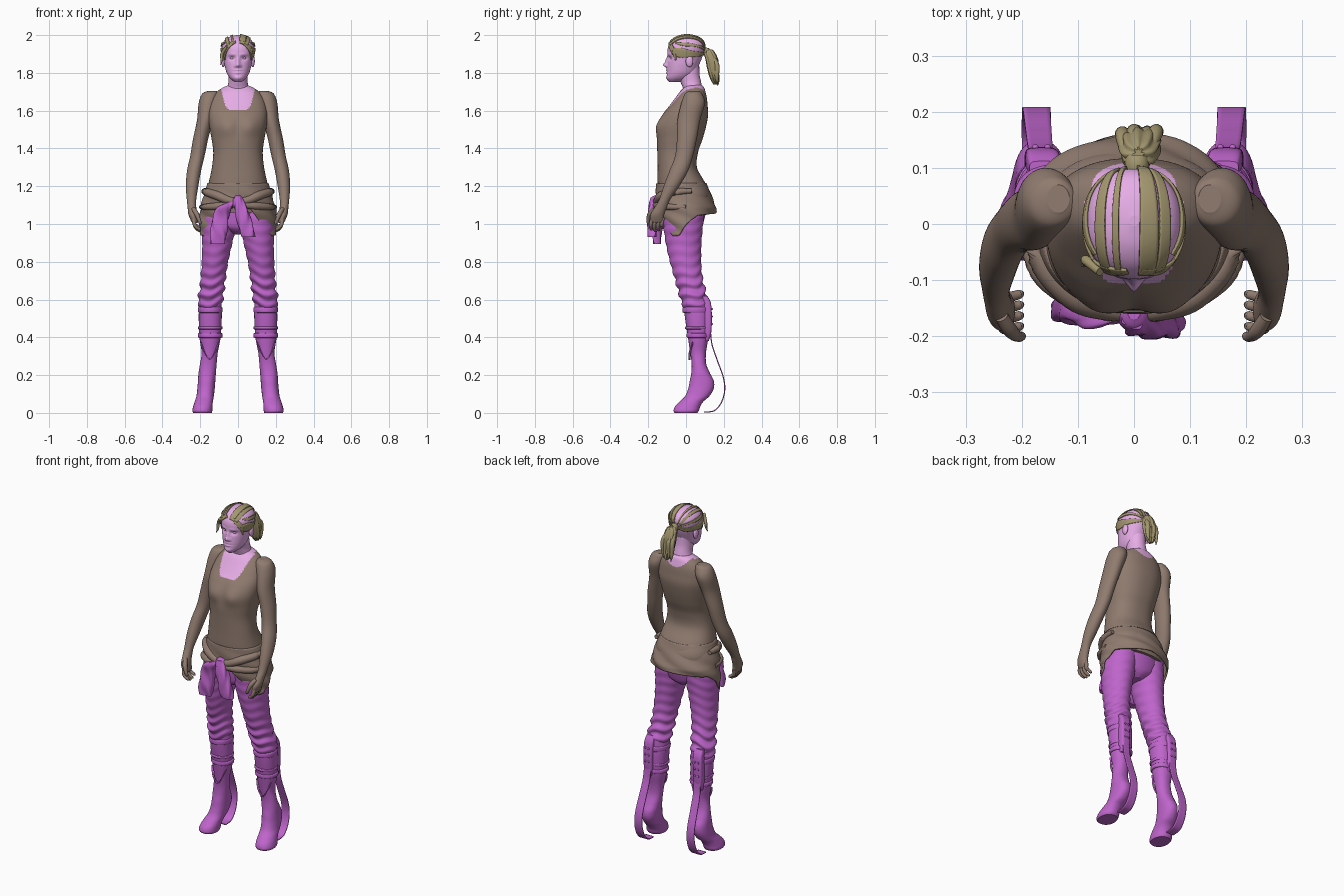
import bpy, bmesh, math
from mathutils import Vector
from mathutils.bvhtree import BVHTree


def material(name, rgb):
    m = bpy.data.materials.new(name)
    m.diffuse_color = (*rgb, 1)
    return m


SKIN = material("skin_pink", (0.80, 0.42, 0.80))
BROWN = material("cloth_brown", (0.28, 0.20, 0.16))
PURPLE = material("trouser_purple", (0.52, 0.13, 0.60))
HAIR = material("hair_tan", (0.37, 0.31, 0.16))


def spline(p, m):
    out = []
    for i in range(len(p) - 1):
        q = zip(p[max(i - 1, 0)], p[i], p[i + 1], p[min(i + 2, len(p) - 1)])
        q = list(q)
        for j in range(m):
            t = j / m
            out.append(tuple(.5 * (2 * B + (C - A) * t + (2 * A - 5 * B + 4 * C - D) * t * t
                                   + (3 * B - A - 3 * C + D) * t ** 3) for A, B, C, D in q))
    return out + [tuple(p[-1])]


def grid(name, rows, mat, wrap=True, cap=True, thick=0):
    bm = bmesh.new()
    R = [[bm.verts.new(v) for v in r] for r in rows]
    n = len(rows[0])
    for a, b in zip(R, R[1:]):
        for j in range(n if wrap else n - 1):
            k = (j + 1) % n
            bm.faces.new((a[j], a[k], b[k], b[j]))
    if cap and wrap:
        bm.faces.new(R[0])
        bm.faces.new(R[-1])
    bmesh.ops.recalc_face_normals(bm, faces=bm.faces)
    me = bpy.data.meshes.new(name)
    bm.to_mesh(me)
    bm.free()
    me.polygons.foreach_set("use_smooth", [len(f.vertices) == 4 for f in me.polygons])
    ob = bpy.data.objects.new(name, me)
    bpy.context.collection.objects.link(ob)
    me.materials.append(mat)
    if thick:
        mod = ob.modifiers.new("thickness", "SOLIDIFY")
        mod.thickness, mod.offset = thick, 0
    return ob


def loft(name, rings, mat, s=1, n=40, m=7, k=2.0, bump=None):
    """Horizontal sections: (z, centre x, half width, front y, back y)."""
    rows = []
    for z, cx, hx, y0, y1 in spline(rings, m):
        row = []
        for j in range(n):
            a = 2 * math.pi * j / n
            sa, ca = math.sin(a), math.cos(a)
            d = bump(a, z) if bump else 0
            x = (hx + d) * math.copysign(abs(sa) ** (2 / k), sa)
            y = ((y1 - y0) / 2 + d) * math.copysign(abs(ca) ** (2 / k), ca)
            row.append((s * (cx + x), (y0 + y1) / 2 - y, z))
        rows.append(row)
    return grid(name, rows, mat)


def tube(name, pts, mat, s=1, n=12, m=6):
    """Path points (x, y, z, radius)."""
    P = spline(pts, m)
    rows = []
    for i, p in enumerate(P):
        t = (Vector(P[min(i + 1, len(P) - 1)][:3]) - Vector(P[max(i - 1, 0)][:3])).normalized()
        u = t.cross(Vector((.3, 1, .2))).normalized()
        v = t.cross(u)
        row = []
        for j in range(n):
            a = 2 * math.pi * j / n
            q = Vector(p[:3]) + (u * math.cos(a) + v * math.sin(a)) * p[3]
            row.append((s * q.x, q.y, q.z))
        rows.append(row)
    return grid(name, rows, mat)


def ribbon(name, pts, mat, side=None, s=1, thick=.005, tree=None, m=8):
    """Path points (x, y, z, width); with a tree the band hugs that surface."""
    P = spline(pts, m)
    c = Vector((0, 0, 1.89))
    rows = []
    for i, p in enumerate(P):
        q = Vector(p[:3])
        w = side
        if tree:
            t = Vector(P[min(i + 1, len(P) - 1)][:3]) - Vector(P[max(i - 1, 0)][:3])
            w = t.cross(q - c).normalized()
        row = []
        for j in range(7):
            v = q + Vector(w) * p[3] * (j / 6 - .5)
            if tree:
                d = (v - c).normalized()
                v = tree.ray_cast(c, d)[0] + d * .004
            row.append((s * v.x, v.y, v.z))
        rows.append(row)
    return grid(name, rows, mat, wrap=False, thick=thick)


def ball(name, loc, r, mat):
    rings = [(loc[2] + r[2] * math.sin(t), loc[0], r[0] * math.cos(t),
              loc[1] - r[1] * math.cos(t), loc[1] + r[1] * math.cos(t))
             for t in [math.radians(-88 + 22 * i) for i in range(9)]]
    return loft(name, rings, mat, n=16, m=2)


def g(x, c, w):
    return math.exp(-((x - c) / w) ** 2)


# Head with sculpted face
head = loft("head", [(1.752, 0, .018, -.088, -.03), (1.772, 0, .043, -.1, .02),
                     (1.80, 0, .06, -.1, .05), (1.84, 0, .071, -.098, .068), (1.88, 0, .078, -.096, .085),
                     (1.92, 0, .086, -.098, .096), (1.95, 0, .084, -.09, .097), (1.975, 0, .069, -.07, .082),
                     (1.992, 0, .041, -.04, .052), (2.0, 0, .008, -.004, .015)], SKIN, n=96, m=9, k=2.15)
for v in head.data.vertices:
    if v.co.y < -.03:
        x, z = abs(v.co.x), v.co.z
        v.co.y -= .021 * g(x, 0, .011) * g(z, 1.841, .012) + .012 * g(x, 0, .010) * g(z, 1.865, .02)
        v.co.y -= .006 * g(x, .014, .007) * g(z, 1.836, .008) + .004 * g(x, .03, .022) * g(z, 1.897, .009)
        v.co.y += .011 * g(x, .031, .016) * g(z, 1.878, .011) + .003 * g(x, 0, .03) * g(z, 1.808, .003)
        v.co.y -= .006 * g(x, 0, .018) * (g(z, 1.815, .006) + g(z, 1.801, .006)) + .005 * g(x, 0, .02) * g(z, 1.772, .012)
for s in (-1, 1):
    ball("eye", (s * .031, -.072, 1.878), (.013, .012, .009), SKIN)
    ball("ear", (s * .078, .018, 1.862), (.011, .02, .031), SKIN)
loft("neck", [(1.66, 0, .07, -.02, .09), (1.71, 0, .06, -.015, .088), (1.75, 0, .051, -.028, .08),
              (1.79, 0, .05, -.042, .072), (1.84, 0, .05, -.045, .07)], SKIN, k=2.1)

# Hair bands hugging the skull
tree = BVHTree.FromPolygons([v.co for v in head.data.vertices], [f.vertices[:] for f in head.data.polygons])
for x, w in ((-.056, .017), (-.027, .009), (.022, .026), (.05, .018)):
    ribbon("crown_hair_band", [(x * .9, -.085, 1.95, w), (x * 1.1, -.03, 1.985, w * 1.2),
                               (x, .05, 1.98, w), (x * .5, .095, 1.93, w * .5)], HAIR, tree=tree)
for s in (-1, 1):
    ribbon("temple_hair", [(.075, -.06, 1.965, .008), (.085, -.01, 1.95, .018), (.07, .06, 1.94, .012),
                           (.02, .1, 1.92, .008)], HAIR, s=s, tree=tree)
    ribbon("side_hair", [(.07, -.075, 1.915, .03), (.085, -.03, 1.905, .05), (.085, .03, 1.9, .032),
                         (.05, .085, 1.9, .02), (.01, .1, 1.91, .01)], HAIR, s=s, tree=tree)
    ribbon("fringe", [(.012, -.085, 1.965, .012), (.05, -.085, 1.947, .026), (.075, -.07, 1.91, .026),
                      (.078, -.06, 1.865, .004)], HAIR, s=s, tree=tree)
tube("loose_lock", [(-.06, -.085, 1.94, .008), (-.085, -.065, 1.9, .009), (-.086, -.07, 1.865, .006),
                    (-.094, -.075, 1.842, .001)], HAIR)

# Ponytail
loft("ponytail", [(1.925, .008, .008, .11, .135), (1.91, .008, .027, .095, .15), (1.87, .01, .036, .105, .168),
                  (1.82, .012, .035, .115, .172), (1.77, .013, .028, .13, .175), (1.738, .014, .008, .148, .172)],
     HAIR, n=48, bump=lambda a, z: .003 * math.sin(9 * a + 12 * z))
tube("hair_tie", [(.005, .085, 1.912, .018), (.005, .105, 1.912, .022), (.006, .12, 1.91, .02)], HAIR)
for i, x in enumerate((-.02, 0, .022, .038)):
    tube("ponytail_lock", [(x * .5, .11, 1.91, .008), (x, .155 + .006 * (i % 2), 1.85, .013),
                           (x, .163, 1.78, .011), (x * .8, .168, 1.73 + .012 * (i % 2), .001)], HAIR)

# Torso in a tank top, skin showing in the neck opening
torso = loft("torso", [(1.06, 0, .165, -.13, .12), (1.15, 0, .172, -.145, .13), (1.22, 0, .155, -.15, .1),
                       (1.30, 0, .138, -.15, .058), (1.38, 0, .131, -.152, .064), (1.45, 0, .14, -.155, .088),
                       (1.52, 0, .152, -.152, .107), (1.58, 0, .157, -.124, .117), (1.63, 0, .15, -.085, .114),
                       (1.67, 0, .135, -.055, .11), (1.70, 0, .112, -.033, .103), (1.722, 0, .08, -.012, .096),
                       (1.735, 0, .05, -.005, .085)], BROWN, n=120, m=11, k=2.3)
torso.data.materials.append(SKIN)
for v in torso.data.vertices:
    if v.co.y < 0:
        v.co.y -= .011 * g(abs(v.co.x), .065, .042) * g(v.co.z, 1.515, .05)
        v.co.y += .006 * g(v.co.x, 0, .02) * g(v.co.z, 1.52, .06)
for f in torso.data.polygons:
    x, y, z = abs(f.center.x), f.center.y, f.center.z
    dip = 1.605 + .05 * max(0, (x - .045) / .03) ** 2 if y < .04 else 1.675 + 8 * x * x
    f.material_index = int((z > dip and x < .088) or z > 1.73)

# Arms and hands
for s in (-1, 1):
    loft("arm", [(1.705, .135, .02, .02, .07), (1.69, .145, .044, -.005, .085), (1.64, .158, .05, -.025, .1),
                 (1.55, .174, .043, -.045, .075), (1.45, .198, .04, -.048, .057), (1.36, .215, .038, -.058, .037),
                 (1.28, .233, .037, -.088, .01), (1.2, .243, .033, -.118, -.035), (1.13, .246, .025, -.142, -.083),
                 (1.09, .244, .023, -.165, -.1), (1.05, .239, .023, -.188, -.115), (1.015, .23, .018, -.19, -.118),
                 (1.005, .228, .012, -.182, -.124)], BROWN, s=s)
    for i in range(4):
        y, d = -.182 + .019 * i, (.006, 0, .003, .014)[i]
        tube("finger", [(.236, y + .004, 1.035, .009), (.231, y - .004, 1.0, .0105), (.218, y - .004, .975 + d, .009),
                        (.203, y, .966 + d, .008), (.197, y + .002, .967 + d, .003)], BROWN, s=s)
    tube("thumb", [(.236, -.165, 1.08, .012), (.22, -.19, 1.055, .013), (.208, -.2, 1.025, .01),
                   (.2, -.2, 1.005, .008), (.198, -.199, .998, .002)], BROWN, s=s)

# Overall top wrapped round the hips
HEM = [(0, 1.1), (18, 1.085), (38, 1.0), (56, .935), (70, .94), (90, 1.0), (112, 1.045), (180, 1.06)]


def hem(deg):
    for (a, p), (b, q) in zip(HEM, HEM[1:]):
        if deg <= b:
            return p + (q - p) * (deg - a) / (b - a)
    return HEM[-1][1]


rows = []
for i in range(25):
    row = []
    for j in range(120):
        a = math.pi * (2 * j / 120 - 1)
        z = 1.215 + (hem(abs(math.degrees(a))) - 1.215) * i / 24
        t = min(1, (1.215 - z) / .13)
        low = max(0, 1.08 - z)
        fold = .004 * math.sin(5 * a + 70 * z) * t
        hx = .157 + .038 * t + .1 * low + fold
        y0, y1 = -.153 - .006 * t + .25 * low - fold, .104 + .052 * t - .1 * low + fold
        row.append((hx * math.sin(a), (y0 + y1) / 2 - (y1 - y0) / 2 * math.cos(a), z))
    rows.append(row)
grid("hip_wrap", rows, BROWN, cap=False, thick=.01)
for s in (-1, 1):
    tube("wrap_fold", [(.178, .03, 1.175, .012), (.17, -.06, 1.17, .02), (.11, -.128, 1.15, .024),
                       (.05, -.15, 1.125, .022), (0, -.155, 1.115, .02)], BROWN, s=s)
    tube("wrap_lower_fold", [(.197, -.0, 1.09, .01), (.17, -.085, 1.09, .017), (.1, -.137, 1.095, .02),
                             (.03, -.16, 1.1, .017)], BROWN, s=s)

# Knotted sleeves hanging in front
loft("knot", [(1.15, 0, .012, -.17, -.14), (1.135, 0, .026, -.188, -.13), (1.1, .0, .03, -.192, -.13),
              (1.08, 0, .015, -.18, -.14)], PURPLE)
loft("sleeve_end", [(1.12, -.03, .015, -.175, -.14), (1.09, -.07, .035, -.185, -.135), (1.04, -.09, .042, -.175, -.12),
                    (.95, -.103, .043, -.178, -.13), (.895, -.108, .039, -.172, -.135)], PURPLE, k=3,
     bump=lambda a, z: .003 * math.sin(4 * a + 60 * z))
loft("sleeve_end", [(1.14, 0, .02, -.185, -.145), (1.08, .015, .034, -.2, -.15), (1.02, .032, .038, -.203, -.15),
                    (.96, .048, .038, -.204, -.155), (.93, .056, .034, -.2, -.16)], PURPLE, k=3,
     bump=lambda a, z: .003 * math.sin(4 * a - 60 * z))

# Trousers, creased toward the knees
loft("pelvis", [(.945, 0, .03, -.06, .05), (.965, 0, .08, -.095, .075), (1.0, 0, .15, -.115, .09),
                (1.1, 0, .17, -.125, .115)], PURPLE)
crease = lambda a, z: (.0015 + .005 * g(z, .64, .1)) * math.sin(110 * z + 2.2 * math.sin(a + .6) + math.cos(3 * a))
for s in (-1, 1):
    loft("trouser_leg", [(.555, .147, .056, -.012, .108), (.575, .147, .062, -.02, .113), (.61, .145, .066, -.031, .112),
                         (.66, .137, .064, -.045, .1), (.72, .131, .066, -.062, .087), (.8, .122, .07, -.085, .08),
                         (.9, .11, .08, -.107, .082), (1.0, .1, .092, -.12, .09), (1.1, .09, .085, -.12, .1)],
         PURPLE, s=s, n=56, m=10, bump=crease)
    # Raised-heel boot
    loft("boot", [(0, .188, .049, -.06, .06), (.012, .189, .053, -.066, .068), (.035, .186, .051, -.058, .076),
                  (.06, .181, .048, -.034, .092), (.09, .174, .046, -.004, .125), (.13, .169, .046, .012, .147),
                  (.17, .166, .046, .02, .147), (.21, .163, .046, .028, .127), (.26, .157, .044, .03, .107),
                  (.32, .15, .043, .022, .106), (.4, .148, .056, .01, .118), (.5, .147, .061, -.005, .122),
                  (.56, .146, .06, -.01, .118), (.6, .146, .056, -.005, .115)], PURPLE, s=s, k=2.2)
    for z, h, y0, y1 in ((.41, .013, .004, .123), (.45, .008, -.004, .122), (.545, .016, -.018, .124)):
        loft("knee_strap", [(z - h, .147, .056, y0 + .008, y1 - .006), (z - h * .7, .147, .064, y0, y1),
                            (z + h * .7, .147, .065, y0, y1), (z + h, .147, .056, y0 + .008, y1 - .006)], PURPLE, s=s, m=4)
    ribbon("shin_seam", [(.103, .035, .37, .008), (.122, .02, .32, .008), (.15, .018, .285, .008),
                         (.178, .02, .32, .008), (.196, .035, .37, .008)], PURPLE, side=(0, 0, 1), s=s, thick=.01)
    # Calf brace with studs and spring blade
    loft("calf_brace", [(.62, .16, .026, .085, .112), (.58, .162, .03, .09, .132), (.5, .165, .03, .09, .137),
                        (.42, .165, .028, .08, .133), (.38, .165, .02, .075, .12)], PURPLE, s=s, k=4)
    for z in (.47, .51, .55):
        for dx in (-.011, .011):
            ball("brace_stud", (s * (.165 + dx), .137, z), (.006, .005, .006), PURPLE)
    ribbon("spring_blade", [(.165, .128, .47, .042), (.167, .136, .37, .044), (.17, .165, .28, .046),
                            (.173, .197, .19, .048), (.174, .205, .12, .05), (.174, .187, .055, .052),
                            (.174, .15, .012, .052), (.174, .095, .004, .05)], PURPLE, side=(1, 0, 0), s=s, thick=.006)
